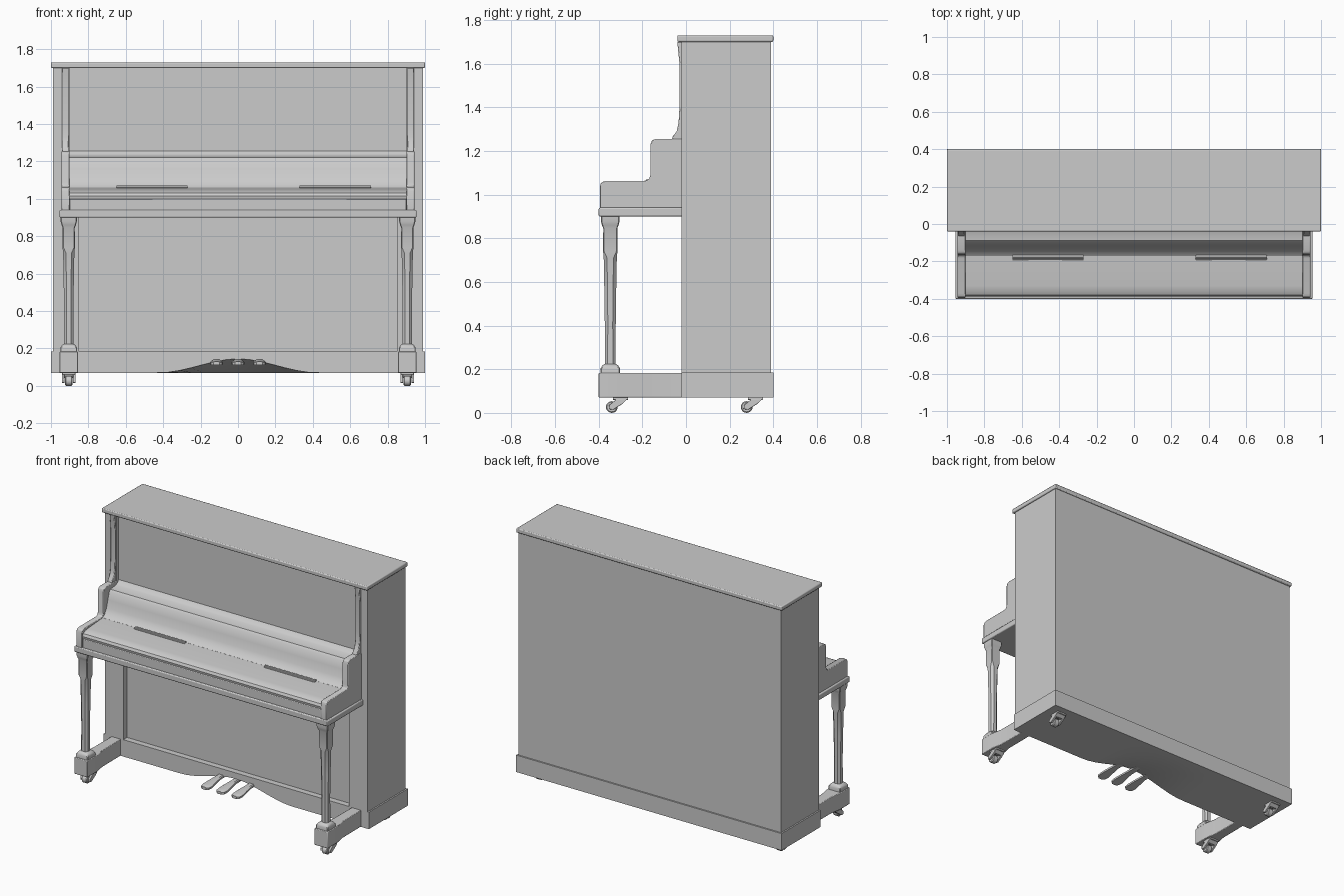
import bpy, bmesh, math
from mathutils import Vector


def finish(name, bm, bevel=0.0, mirror=False):
    bmesh.ops.recalc_face_normals(bm, faces=bm.faces)
    me = bpy.data.meshes.new(name)
    bm.to_mesh(me)
    bm.free()
    ob = bpy.data.objects.new(name, me)
    bpy.context.collection.objects.link(ob)
    if bevel:
        m = ob.modifiers.new("Bevel", 'BEVEL')
        m.width, m.segments, m.limit_method = bevel, 2, 'ANGLE'
        m.angle_limit = math.radians(40)
    if mirror:
        ob.modifiers.new("Mirror", 'MIRROR').use_mirror_merge = False
    bpy.ops.object.select_all(action='DESELECT')
    ob.select_set(True)
    bpy.context.view_layer.objects.active = ob
    bpy.ops.object.shade_smooth_by_angle(angle=math.radians(35))
    return ob


def loft(name, rings, **kw):
    """Skin a list of equal-length closed rings and cap both ends."""
    bm = bmesh.new()
    vs = [[bm.verts.new(p) for p in r] for r in rings]
    n = len(vs[0])
    for a, b in zip(vs, vs[1:]):
        for i in range(n):
            bm.faces.new((a[i], a[(i + 1) % n], b[(i + 1) % n], b[i]))
    bm.faces.new(vs[0])
    bm.faces.new(vs[-1])
    return finish(name, bm, **kw)


def box(name, x0, x1, y0, y1, z0, z1, bevel=0.004, mirror=False):
    rings = [[(x0, y0, z), (x1, y0, z), (x1, y1, z), (x0, y1, z)] for z in (z0, z1)]
    return loft(name, rings, bevel=bevel, mirror=mirror)


def side_profile(name, pts, x0, x1, **kw):
    """Extrude a (y, z) outline along x."""
    return loft(name, [[(x, y, z) for y, z in pts] for x in (x0, x1)], **kw)


# Case: lid, carcass, front panels and stiles
box("top_lid", -1, 1, -0.04, 0.40, 1.70, 1.73, 0.006)
box("case", -0.99, 0.99, 0.02, 0.39, 0.17, 1.70, 0)
box("upper_panel", -0.91, 0.91, 0.0, 0.03, 0.92, 1.70, 0)
box("upper_stile", 0.90, 0.99, -0.02, 0.02, 0.90, 1.70, 0, True)
box("lower_stile", 0.85, 0.99, -0.02, 0.02, 0.17, 0.90, 0, True)

# Plinth whose front lower edge arches above the pedals
rings = []
for i in range(33):
    x = -1 + i / 16
    t = max(0.0, 1 - abs(x) / 0.42)
    z = 0.07 + 0.075 * t * t * (3 - 2 * t)
    rings.append([(x, -0.02, z), (x, 0.25, 0.07), (x, 0.40, 0.07),
                  (x, 0.40, 0.185), (x, -0.02, 0.185)])
loft("plinth", rings)

# Keybed and key slip
box("keybed", -0.955, 0.955, -0.40, 0.0, 0.90, 0.94, 0.006)
box("key_slip", -0.90, 0.90, -0.388, -0.02, 0.935, 1.0)

# Stepped cheeks at both ends of the keyboard
side_profile("cheek", [
    (0.0, 0.935), (-0.395, 0.935), (-0.395, 1.04), (-0.388, 1.056), (-0.37, 1.063),
    (-0.185, 1.063), (-0.17, 1.07), (-0.163, 1.09), (-0.163, 1.23), (-0.156, 1.248),
    (-0.14, 1.255), (0.0, 1.255)], 0.90, 0.943, bevel=0.004, mirror=True)

# Slim scroll brackets rising to the lid
side_profile("upper_bracket", [
    (0.0, 1.25), (-0.065, 1.25), (-0.06, 1.268), (-0.043, 1.29), (-0.034, 1.33),
    (-0.03, 1.40), (-0.03, 1.60), (-0.036, 1.66), (-0.04, 1.70), (0.0, 1.70)],
    0.905, 0.94, bevel=0.004, mirror=True)

# Closed key lid, and the curved board behind it
side_profile("key_lid", [
    (-0.165, 0.99), (-0.385, 1.0), (-0.388, 1.015), (-0.38, 1.032), (-0.36, 1.043),
    (-0.33, 1.048), (-0.165, 1.06)], -0.90, 0.90)
side_profile("back_board", [
    (0.01, 0.99), (-0.175, 0.99), (-0.172, 1.06), (-0.15, 1.075), (-0.13, 1.11),
    (-0.115, 1.16), (-0.10, 1.21), (-0.088, 1.222), (-0.03, 1.228), (-0.01, 1.24),
    (0.01, 1.27)], -0.90, 0.90)

# Hinges of the key lid
for i, cx in enumerate((-0.46, 0.52)):
    box(f"hinge_plate_{i}", cx - 0.19, cx + 0.19, -0.192, -0.162, 1.05, 1.064, 0.002)
    rings = [[(x, -0.177 + 0.007 * math.cos(a * math.tau / 8),
               1.064 + 0.007 * math.sin(a * math.tau / 8)) for a in range(8)]
             for x in (cx - 0.19, cx + 0.19)]
    loft(f"hinge_pin_{i}", rings)

# Front legs: square capital and foot with a tapering eight-sided shaft
def octagon(z, r, c):
    k = r * (1 - c)
    return [(0.905 + x, -0.347 + y, z) for x, y in (
        (r, -k), (r, k), (k, r), (-k, r), (-r, k), (-r, -k), (-k, -r), (k, -r))]

loft("front_leg", [octagon(*r) for r in (
    (0.18, 0.045, 0.1), (0.203, 0.045, 0.1), (0.218, 0.036, 0.3), (0.225, 0.025, 0.5),
    (0.40, 0.025, 0.55), (0.55, 0.027, 0.55), (0.71, 0.030, 0.5), (0.74, 0.033, 0.15),
    (0.845, 0.032, 0.1), (0.86, 0.038, 0.1), (0.878, 0.043, 0.1), (0.905, 0.043, 0.1))],
    mirror=True)

# Toe blocks that carry the legs
plan = [(0.87, 0.0), (0.868, -0.22), (0.855, -0.29), (0.855, -0.40),
        (0.955, -0.40), (0.955, -0.29), (0.942, -0.22), (0.94, 0.0)]
loft("toe_block", [[(x, y, z) for x, y in plan] for z in (0.07, 0.183)],
     bevel=0.004, mirror=True)

# Pedals
for i, cx in enumerate((-0.115, 0.0, 0.115)):
    loft(f"pedal_{i}", [
        [(cx + sx * w, y, z + sz * 0.009) for sx, sz in
         ((-1, -1), (1, -1), (1, 0.4), (0.7, 1), (-0.7, 1), (-1, 0.4))]
        for y, w, z in ((0.08, 0.018, 0.135), (-0.05, 0.02, 0.135), (-0.11, 0.028, 0.13),
                        (-0.16, 0.034, 0.124), (-0.19, 0.03, 0.122), (-0.203, 0.015, 0.121))])

# Casters: swept fork, wheel and mounting plate
for place, y in (("front", -0.34), ("rear", 0.278)):
    rings = [[(x, y + r * math.cos(a * math.tau / 20), 0.027 + r * math.sin(a * math.tau / 20))
              for a in range(20)]
             for x, r in ((0.885, 0.022), (0.89, 0.027), (0.92, 0.027), (0.925, 0.022))]
    loft(f"{place}_caster_wheel", rings, mirror=True)
    fork = [(y - 0.014, 0.018), (y + 0.006, 0.014), (y + 0.05, 0.042), (y + 0.07, 0.062),
            (y + 0.02, 0.062), (y - 0.012, 0.036)]
    for j, (a, b) in enumerate(((0.868, 0.882), (0.928, 0.942))):
        side_profile(f"{place}_caster_fork_{j}", fork, a, b, bevel=0.002, mirror=True)
    side_profile(f"{place}_caster_bridge", [
        (y + 0.03, 0.044), (y + 0.05, 0.042), (y + 0.07, 0.062), (y + 0.02, 0.062)],
        0.88, 0.93, mirror=True)
    box(f"{place}_caster_plate", 0.87, 0.94, y + 0.005, y + 0.075, 0.06, 0.075, 0.002, True)
